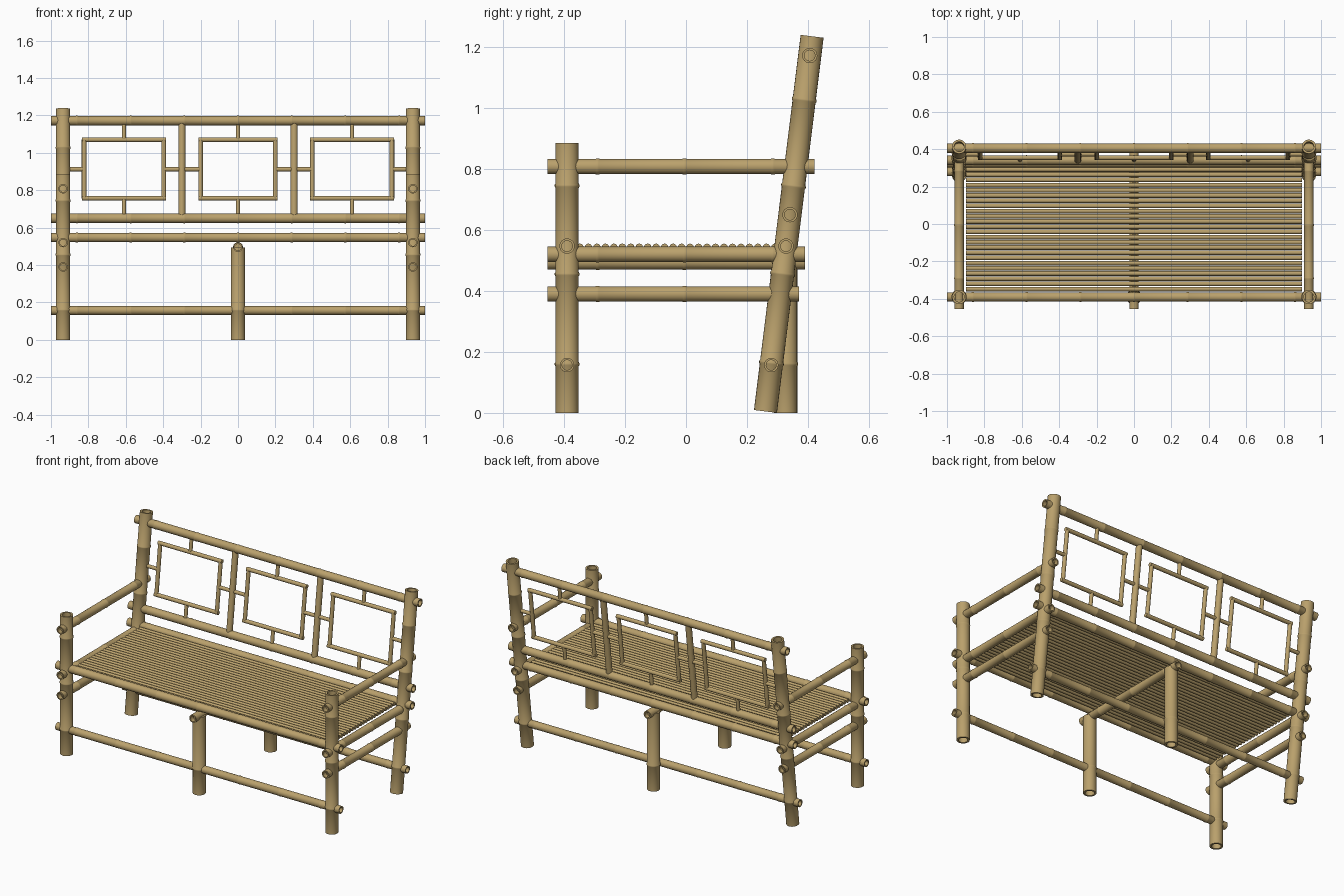
import bpy, bmesh, math
from mathutils import Vector

if "Cube" in bpy.data.objects:
    bpy.data.objects.remove(bpy.data.objects["Cube"])

bamboo = bpy.data.materials.new("bamboo tan")
bamboo.diffuse_color = (0.49, 0.355, 0.15, 1)
bamboo.use_nodes = True
bamboo.node_tree.nodes["Principled BSDF"].inputs["Base Color"].default_value = bamboo.diffuse_color


def cane(name, p0, p1, r, nodes=(), segs=24, hollow=True):
    """Lathe a cane from p0 to p1; nodes are distances along it with a raised ring."""
    p0, p1 = Vector(p0), Vector(p1)
    length = (p1 - p0).length
    rot = (p1 - p0).to_track_quat('Z', 'Y')
    ri, depth = r * 0.7, min(0.06, length * 0.2)
    prof = [(r, 0)]
    for t in sorted(nodes):
        if 0.012 < t < length - 0.012:
            prof += [(r, t - 0.007), (r * 1.07, t - 0.003),
                     (r * 1.07, t + 0.003), (r, t + 0.007)]
    prof.append((r, length))
    if hollow:
        prof = [(ri, depth), (ri, 0)] + prof + [(ri, length), (ri, length - depth)]
    bm = bmesh.new()
    rings = []
    for rad, z in prof:
        rings.append([bm.verts.new(p0 + rot @ Vector((
            rad * math.cos(2 * math.pi * i / segs),
            rad * math.sin(2 * math.pi * i / segs), z))) for i in range(segs)])
    for a, b in zip(rings, rings[1:]):
        for i in range(segs):
            j = (i + 1) % segs
            bm.faces.new((a[i], a[j], b[j], b[i]))
    bm.faces.new(rings[0][::-1])
    bm.faces.new(rings[-1])
    bmesh.ops.recalc_face_normals(bm, faces=bm.faces)
    me = bpy.data.meshes.new(name)
    bm.to_mesh(me)
    bm.free()
    me.materials.append(bamboo)
    ob = bpy.data.objects.new(name, me)
    bpy.context.collection.objects.link(ob)
    ob.select_set(True)
    bpy.context.view_layer.objects.active = ob
    return ob


def back_y(z):
    """Depth of the leaning back plane at height z."""
    return 0.26 + 0.1244 * z


POST_X, FRONT_Y, MID_Y = 0.935, -0.39, 0.327
POST_R, RAIL_R = 0.038, 0.025
post_nodes = (0.16, 0.455, 0.745, 1.03)

# Corner posts and side rails
for side, sx in (("left", -1), ("right", 1)):
    x = sx * POST_X
    cane(f"front_post_{side}", (x, FRONT_Y, 0), (x, FRONT_Y, 0.885), POST_R, post_nodes)
    cane(f"back_post_{side}", (x, back_y(0.005), 0.0047), (x, back_y(1.235), 1.235),
         POST_R, post_nodes)
    for part, z, y1 in (("armrest", 0.808, 0.422), ("seat_side_rail", 0.52, 0.39),
                        ("lower_side_rail", 0.39, 0.37)):
        cane(f"{part}_{side}", (x, -0.455, z), (x, y1, z), RAIL_R, (0.165, 0.45, 0.74))

# Long rails running the full width
for part, y, z, r in (("front_seat_rail", FRONT_Y, 0.547, RAIL_R),
                      ("front_stretcher", FRONT_Y, 0.157, 0.0235),
                      ("back_stretcher", back_y(0.157), 0.157, 0.0235),
                      ("back_seat_rail", back_y(0.547), 0.547, RAIL_R),
                      ("back_lower_rail", back_y(0.65), 0.65, RAIL_R),
                      ("back_top_rail", back_y(1.172), 1.172, RAIL_R)):
    cane(part, (-1, y, z), (1, y, z), r, [1 + 0.287 * k for k in range(-3, 4)])

# Middle legs and the beam carrying the slats
for part, y in (("front_middle_leg", FRONT_Y), ("back_middle_leg", MID_Y)):
    cane(part, (0, y, 0), (0, y, 0.495), POST_R, (0.16,))
cane("seat_middle_beam", (0, -0.455, 0.495), (0, 0.39, 0.495), RAIL_R, (0.165, 0.45, 0.74))

# Seat slats
for i in range(24):
    y = -0.348 + i * 0.0278
    cane(f"seat_slat_{i + 1}", (-0.897, y, 0.543), (0.897, y, 0.543), 0.0123,
         segs=12, hollow=False)


# Backrest lattice lying in the leaning plane
def upright(name, x, z0, z1, r):
    cane(name, (x, back_y(z0), z0), (x, back_y(z1), z1), r, segs=16, hollow=False)


def crossbar(name, x0, x1, z, r):
    cane(name, (x0, back_y(z), z), (x1, back_y(z), z), r, segs=16, hollow=False)


for x in (-0.3, 0.3):
    upright("back_divider", x, 0.66, 1.16, 0.019)

for cx, half, left, right in ((-0.61, 0.213, -0.92, -0.3), (0, 0.2, -0.3, 0.3),
                              (0.61, 0.213, 0.3, 0.92)):
    for z in (0.757, 1.07):
        crossbar("frame_crossbar", cx - half - 0.012, cx + half + 0.012, z, 0.0125)
    for s in (-1, 1):
        upright("frame_upright", cx + s * half, 0.757, 1.07, 0.0125)
    upright("frame_spacer_top", cx, 1.07, 1.16, 0.0115)
    upright("frame_spacer_bottom", cx, 0.66, 0.757, 0.0115)
    crossbar("frame_spacer_left", left, cx - half, 0.912, 0.0115)
    crossbar("frame_spacer_right", cx + half, right, 0.912, 0.0115)

# Round surfaces smooth, cut ends crisp
bpy.ops.object.shade_smooth_by_angle(angle=math.radians(40))
